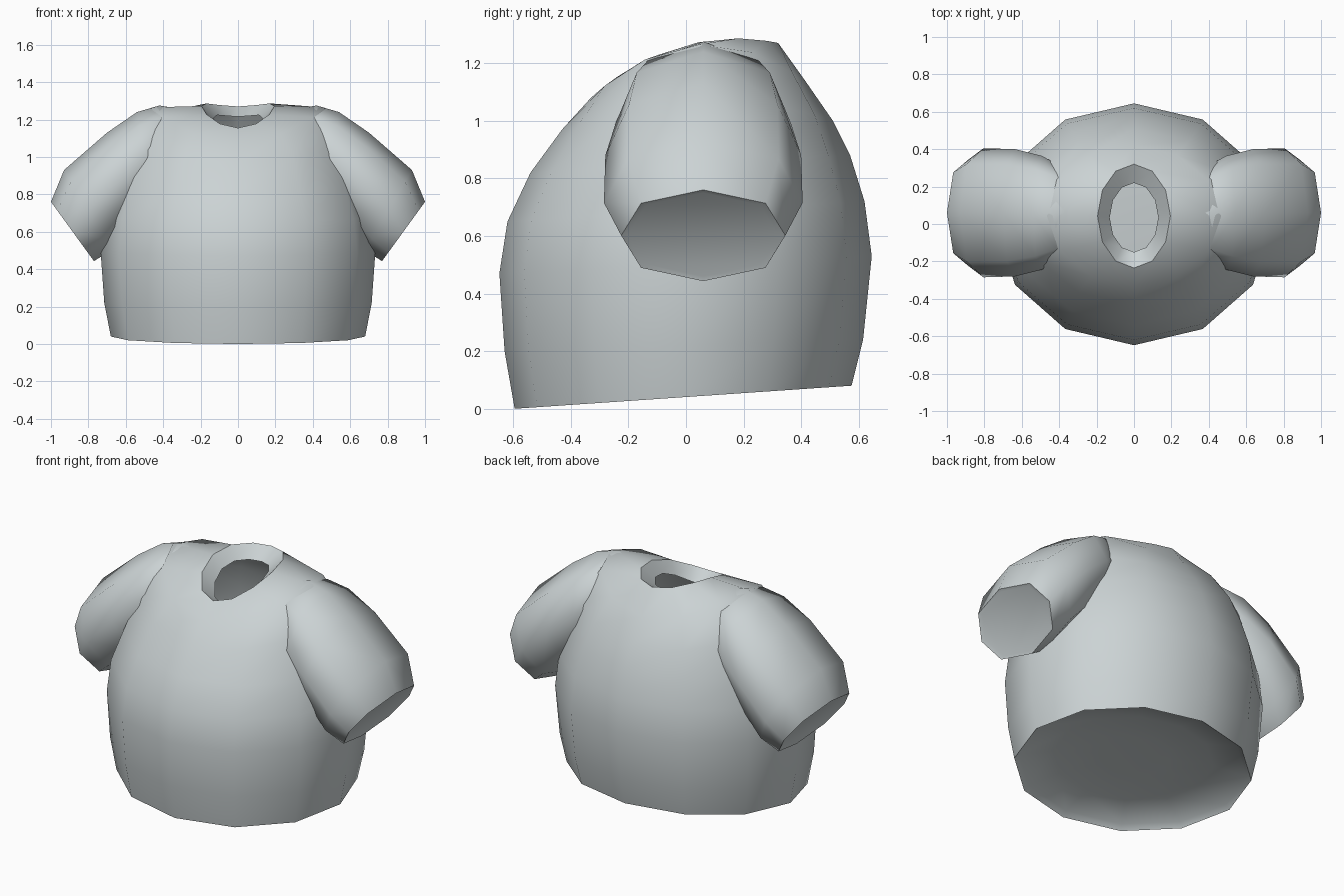
import bpy, bmesh, math

if "Cube" in bpy.data.objects:
    bpy.data.objects.remove(bpy.data.objects["Cube"])

grey = bpy.data.materials.new("cool_grey_cloth")
grey.diffuse_color = (0.60, 0.65, 0.66, 1)
grey.use_nodes = True
grey.node_tree.nodes["Principled BSDF"].inputs["Base Color"].default_value = grey.diffuse_color


def loft(name, rings, cap=False, angle=75):
    """Skin a stack of equal-sized point rings, optionally closing the last one."""
    bm = bmesh.new()
    rows = [[bm.verts.new(p) for p in ring] for ring in rings]
    n = len(rows[0])
    for a, b in zip(rows, rows[1:]):
        for i in range(n):
            j = (i + 1) % n
            bm.faces.new((a[i], a[j], b[j], b[i]))
    if cap:
        bm.faces.new(rows[-1])
    bmesh.ops.recalc_face_normals(bm, faces=bm.faces)
    me = bpy.data.meshes.new(name)
    bm.to_mesh(me)
    bm.free()
    ob = bpy.data.objects.new(name, me)
    bpy.context.collection.objects.link(ob)
    me.materials.append(grey)
    bpy.ops.object.select_all(action='DESELECT')
    ob.select_set(True)
    bpy.context.view_layer.objects.active = ob
    bpy.ops.object.shade_smooth_by_angle(angle=math.radians(angle))
    return ob


def body_ring(yf, zf, yb, zb, w, lift=0.0, n=12):
    """Tilted oval through a front and a back point; lift raises its sides."""
    pts = []
    for i in range(n):
        a = 2 * math.pi * i / n
        s, c = math.sin(a), math.cos(a)
        t = (1 - c) / 2
        pts.append((w * s, yf + (yb - yf) * t, zf + (zb - zf) * t + lift * s * s))
    return pts


# Torso from hem to neckline, with raised shoulders
torso = [
    (-.595, 0, .575, .08, .68),
    (-.63, .2, .615, .24, .715),
    (-.648, .47, .645, .53, .735),
    (-.62, .65, .62, .72, .715),
    (-.54, .82, .57, .88, .66),
    (-.43, .97, .51, 1.0, .59, .09),
    (-.33, 1.08, .42, 1.13, .46, .16),
    (-.235, 1.155, .32, 1.27, .195, .06),
]
loft("shirt_body", [body_ring(*r) for r in torso])

# Collar folded inwards
loft("collar_lining", [body_ring(*torso[-1]),
                       body_ring(-.15, 1.10, .22, 1.215, .13, .05)])

# Shallow hollow closing the hem
loft("hem_lining", [body_ring(*r) for r in [
    torso[0],
    (-.57, .03, .55, .10, .655),
    (-.40, .08, .39, .13, .46),
    (-.18, .10, .18, .13, .21),
]], cap=True)


def power(v, e):
    return math.copysign(abs(v) ** e, v)


def sleeve_ring(tx, tz, bx, bz, ry, side, n=8):
    """Slightly boxy oval between a top and a bottom point of the sleeve outline."""
    pts = []
    for i in range(n):
        a = 2 * math.pi * i / n
        t = (1 - power(round(math.cos(a), 6), 1.0)) / 2
        y = .06 + ry * power(round(math.sin(a), 6), .8)
        pts.append((side * (tx + (bx - tx) * t), y, tz + (bz - tz) * t))
    return pts


# Sleeves: outer skin, then a short fold inside the cuff
sleeve = [
    (.34, 1.262, .36, .90, .20),
    (.42, 1.275, .38, .82, .255),
    (.54, 1.24, .45, .74, .305),
    (.70, 1.13, .57, .63, .34),
    (.93, .93, .68, .50, .345),
    (1.0, .76, .77, .443, .285),
    (.985, .75, .775, .46, .26),
]
for side, label in ((1, "right"), (-1, "left")):
    loft(label + "_sleeve", [sleeve_ring(*r, side) for r in sleeve], cap=True)
